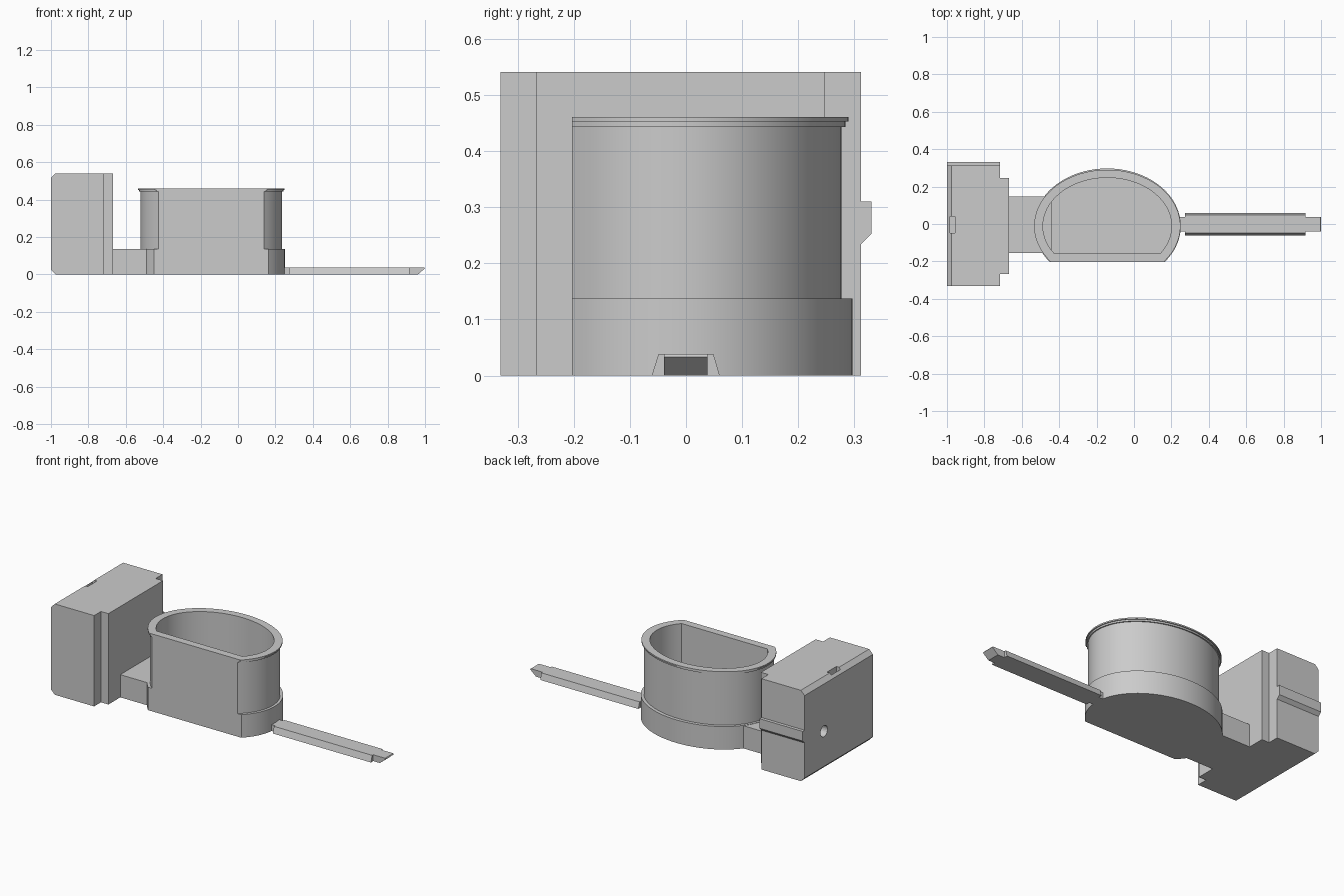
import bpy, bmesh
from math import sin, cos, asin, pi
from mathutils import Matrix, Vector

cube = bpy.data.objects.get("Cube")
if cube:
    bpy.data.objects.remove(cube, do_unlink=True)

grey = bpy.data.materials.new("plain grey")
grey.use_nodes = True
COLOUR = (0.6, 0.6, 0.6, 1)
grey.diffuse_color = COLOUR
grey.node_tree.nodes["Principled BSDF"].inputs["Base Color"].default_value = COLOUR


def loft(name, loops):
    """Skin closed loops of equal length and cap both ends."""
    bm = bmesh.new()
    rings = [[bm.verts.new(p) for p in loop] for loop in loops]
    for a, b in zip(rings, rings[1:]):
        for i in range(len(a)):
            j = (i + 1) % len(a)
            bm.faces.new((a[i], a[j], b[j], b[i]))
    bm.faces.new(rings[0][::-1])
    bm.faces.new(rings[-1])
    bmesh.ops.recalc_face_normals(bm, faces=bm.faces)
    mesh = bpy.data.meshes.new(name)
    bm.to_mesh(mesh)
    bm.free()
    mesh.materials.append(grey)
    obj = bpy.data.objects.new(name, mesh)
    bpy.context.collection.objects.link(obj)
    return obj


def extrude_y(name, profile, y0, y1):
    """Extrude an (x, z) profile along y."""
    return loft(name, [[(x, y, z) for x, z in profile] for y in (y0, y1)])


def extrude_x(name, profile, x0, x1):
    """Extrude a (y, z) profile along x."""
    return loft(name, [[(x, y, z) for y, z in profile] for x in (x0, x1)])


def block(name, x0, x1, y0, y1, z0, z1):
    return extrude_y(name, [(x0, z0), (x1, z0), (x1, z1), (x0, z1)], y0, y1)


def cut(target, cutter):
    mod = target.modifiers.new("cut", "BOOLEAN")
    mod.operation = "DIFFERENCE"
    mod.solver = "EXACT"
    mod.object = cutter
    bpy.context.view_layer.objects.active = target
    bpy.ops.object.modifier_apply(modifier=mod.name)
    bpy.data.objects.remove(cutter, do_unlink=True)


# Cup: an ellipse cut flat at the front, with stepped base and rim
CX, CY, STEPS = -0.143, -0.011, 72


def d_loop(rx, ry, z, flat=-0.203):
    start = asin((flat - CY) / ry)
    span = pi - 2 * start
    return [(CX + rx * cos(start + span * i / STEPS),
             CY + ry * sin(start + span * i / STEPS), z) for i in range(STEPS + 1)]


BASE, WALL, LIP, RIM = (0.393, 0.308), (0.378, 0.288), (0.385, 0.295), (0.391, 0.301)
BORE = (0.344, 0.258)
cup = loft("cup", [
    d_loop(*BASE, 0), d_loop(*BASE, 0.137),
    d_loop(*WALL, 0.137), d_loop(*WALL, 0.443),
    d_loop(*LIP, 0.443), d_loop(*LIP, 0.453),
    d_loop(*RIM, 0.453), d_loop(*RIM, 0.461),
    d_loop(*BORE, 0.461, -0.158), d_loop(*BORE, 0.05, -0.158)])
bpy.ops.object.select_all(action="DESELECT")
cup.select_set(True)
bpy.context.view_layer.objects.active = cup
bpy.ops.object.shade_smooth_by_angle(angle=0.5)

# Bridge between cup and end block
block("bridge", -0.68, -0.44, -0.155, 0.147, 0, 0.135)

# End block with chamfered outer edges, a top slot and a round hole
H, C = 0.541, 0.025
end_block = extrude_y("end_block", [
    (-1 + C, 0), (-0.716, 0), (-0.716, H), (-1 + C, H), (-1, H - C), (-1, C)],
    -0.331, 0.312)
cut(end_block, block("slot_cutter", -0.985, -0.957, -0.047, 0.04, H - 0.06, H + 0.1))
hole = [(0.13 + 0.033 * cos(i * pi / 12), 0.235 + 0.033 * sin(i * pi / 12))
        for i in range(24)]
cut(end_block, extrude_x("hole_cutter", hole, -1.1, -0.88))

# Inner step of the end block and the catch ridge on its back
block("inner_step", -0.72, -0.667, -0.267, 0.247, 0, H)
extrude_x("catch_ridge", [(0.305, 0.23), (0.312, 0.234), (0.331, 0.253),
                          (0.331, 0.31), (0.305, 0.31)], -1, -0.716)

# Arm: tapered bar over a narrow tongue with an undercut tip
extrude_x("arm_bar", [(-0.061, 0), (0.06, 0), (0.049, 0.038), (-0.049, 0.038)],
          0.272, 0.918)
extrude_y("arm_tongue", [(0.22, 0), (0.962, 0), (1, 0.033), (0.996, 0.038),
                         (0.22, 0.038)], -0.039, 0.038)
